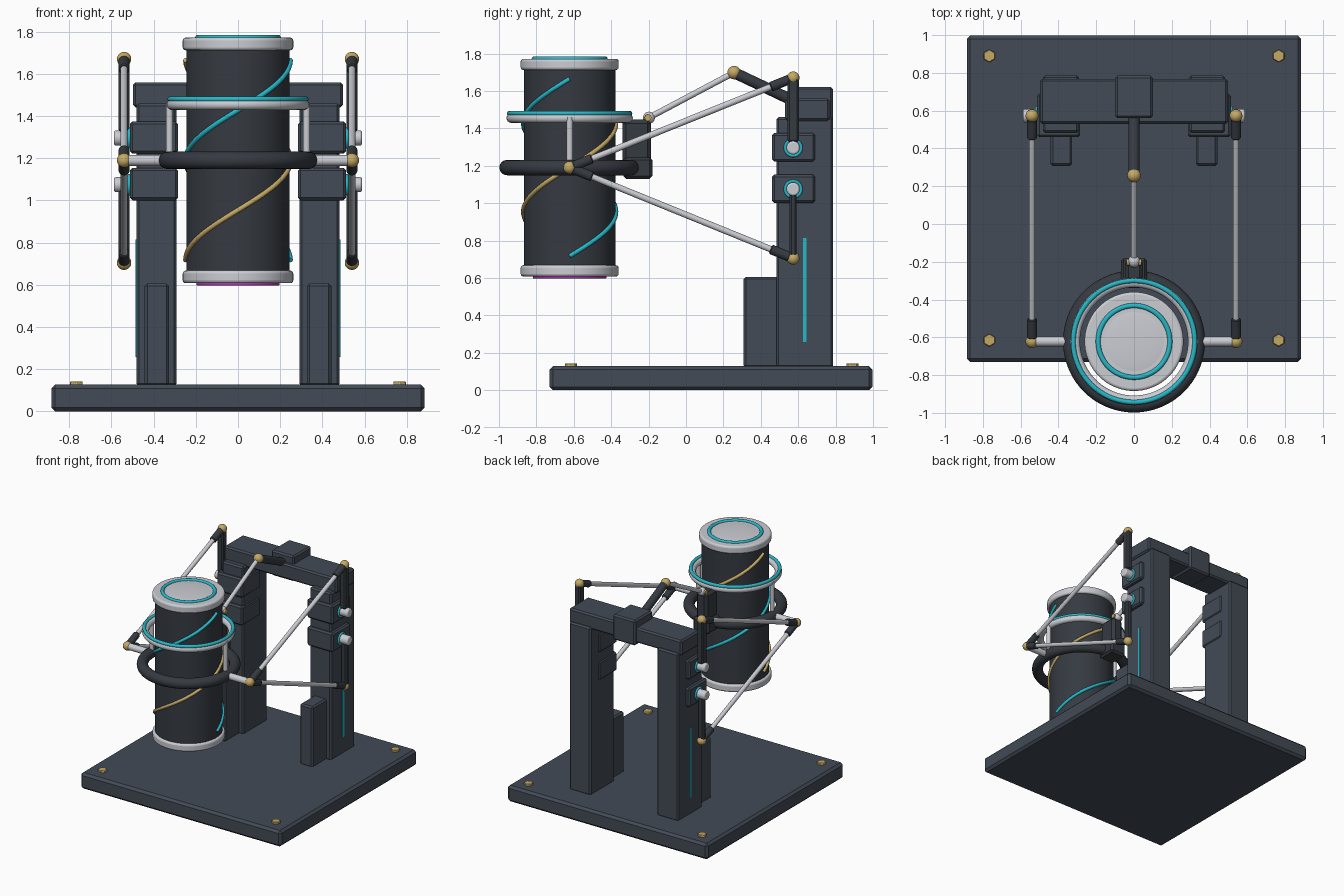
import bpy, math
from mathutils import Vector

old = bpy.data.objects.get("Cube")
if old:
    bpy.data.objects.remove(old, do_unlink=True)


def material(name, r, g, b, rough=0.5):
    m = bpy.data.materials.new(name)
    m.use_nodes = True
    m.diffuse_color = (r, g, b, 1)
    node = m.node_tree.nodes["Principled BSDF"]
    node.inputs["Base Color"].default_value = (r, g, b, 1)
    node.inputs["Roughness"].default_value = rough
    return m


SLATE = material("slate frame", 0.056, 0.070, 0.092)
DARK = material("dark metal", 0.036, 0.043, 0.053)
WHITE = material("pale metal", 0.60, 0.61, 0.65)
GOLD = material("brass", 0.56, 0.40, 0.13)
CYAN = material("cyan glow", 0.02, 0.48, 0.58)
MAGENTA = material("magenta glow", 0.50, 0.04, 0.50)


def finish(name, mat, bevel=0, segments=1, smooth=True):
    o = bpy.context.object
    o.name = name
    o.data.materials.append(mat)
    if smooth:
        bpy.ops.object.shade_smooth_by_angle(angle=math.radians(35))
    if bevel:
        b = o.modifiers.new("bevel", "BEVEL")
        b.width, b.segments, b.limit_method = bevel, segments, "ANGLE"
    return o


def box(name, mat, lo, hi, bevel=0.012):
    lo, hi = Vector(lo), Vector(hi)
    bpy.ops.mesh.primitive_cube_add(size=1, location=(lo + hi) / 2)
    o = bpy.context.object
    for v in o.data.vertices:
        v.co = Vector(c * s for c, s in zip(v.co, hi - lo))
    return finish(name, mat, bevel, smooth=False)


def rod(name, mat, a, b, radius, sides=32, bevel=0, segments=1):
    a, b = Vector(a), Vector(b)
    bpy.ops.mesh.primitive_cylinder_add(vertices=sides, radius=radius, depth=(b - a).length,
                                        location=(a + b) / 2,
                                        rotation=(b - a).to_track_quat("Z", "Y").to_euler())
    return finish(name, mat, bevel, segments)


def ball(name, mat, p, radius, squash=1):
    bpy.ops.mesh.primitive_uv_sphere_add(segments=32, ring_count=16, radius=radius, location=p)
    bpy.context.object.scale.z = squash
    return finish(name, mat)


def ring(name, mat, p, major, minor, rotation=(0, 0, 0)):
    bpy.ops.mesh.primitive_torus_add(major_segments=72, minor_segments=16, major_radius=major,
                                     minor_radius=minor, location=p, rotation=rotation)
    return finish(name, mat)


def linkage(name, a, b, radius=0.017):
    """Pale rod with a dark socket at each end."""
    a, b = Vector(a), Vector(b)
    d = (b - a).normalized()
    rod(name + "_rod", WHITE, a, b, radius)
    for end, p, s in (("start", a, d), ("finish", b, -d)):
        rod(f"{name}_{end}_socket", DARK, p + s * 0.02, p + s * 0.13, 0.026, bevel=0.005)


def helix(name, mat, start):
    """One descending turn around the canister."""
    curve = bpy.data.curves.new(name, "CURVE")
    curve.dimensions = "3D"
    curve.bevel_depth, curve.bevel_resolution = 0.012, 3
    curve.use_fill_caps = True
    steps = 72
    spline = curve.splines.new("POLY")
    spline.points.add(steps)
    for i, p in enumerate(spline.points):
        t = i / steps
        ang = start - t * math.tau
        p.co = (0.248 * math.cos(ang), CY + 0.248 * math.sin(ang), 1.665 - 0.948 * t, 1)
    o = bpy.data.objects.new(name, curve)
    curve.materials.append(mat)
    bpy.context.collection.objects.link(o)


CY = -0.622      # canister axis
RING_Z = 1.19    # carrying ring height
JY = 0.573       # tower joint axis

# Base plate and bolts
box("base_plate", SLATE, (-0.885, -0.73, 0), (0.885, 0.997, 0.128), 0.018)
for x in (-0.766, 0.766):
    for y in (-0.615, 0.89):
        rod("base_bolt", GOLD, (x, y, 0.1), (x, y, 0.143), 0.034, sides=6, bevel=0.003)

# Gantry top
box("cross_beam", SLATE, (-0.497, 0.53, 1.44), (0.497, 0.768, 1.56))
box("beam_block", SLATE, (-0.1, 0.56, 1.42), (0.1, 0.785, 1.622))

# Towers, cranks and side linkages
for side, s in (("left", 1), ("right", -1)):
    def span(x0, x1):
        return min(s * x0, s * x1), max(s * x0, s * x1)

    def sbox(name, mat, x0, x1, y0, y1, z0, z1, bevel=0.012):
        a, b = span(x0, x1)
        box(f"{side}_{name}", mat, (a, y0, z0), (b, y1, z1), bevel)

    sbox("column", SLATE, 0.292, 0.482, 0.483, 0.787, 0.12, 1.46)
    sbox("column_foot", SLATE, 0.328, 0.442, 0.308, 0.5, 0.12, 0.606)
    sbox("light_strip", CYAN, 0.478, 0.487, 0.625, 0.645, 0.257, 0.814, 0)
    for level, z, tip in (("upper", 1.296, 1.67), ("lower", 1.075, 0.705)):
        sbox(level + "_joint_mount", SLATE, 0.285, 0.513, 0.46, 0.69, z - 0.074, z + 0.078)
        rod(f"{side}_{level}_hub", WHITE, (s * 0.5, JY, z), (s * 0.588, JY, z), 0.036,
            bevel=0.01, segments=3)
        ring(f"{side}_{level}_hub_ring", CYAN, (s * 0.516, JY, z), 0.043, 0.008,
             (0, math.pi / 2, 0))
        wide = 0.03 if level == "upper" else 0.019
        d = 0.03 if level == "upper" else 0
        sbox(level + "_crank", DARK, 0.515, 0.567, JY - wide, JY + wide,
             min(z + d, tip), max(z + d, tip), 0.01)
        joint = (s * 0.54, JY, tip)
        ball(f"{side}_{level}_crank_ball", GOLD, joint, 0.034)
        linkage(f"{side}_{level}_linkage", (s * 0.54, CY, RING_Z), joint)

    # Ring pivots and posts
    rod(f"{side}_ring_pivot", WHITE, (s * 0.35, CY, RING_Z), (s * 0.53, CY, RING_Z), 0.026)
    ball(f"{side}_pivot_ball", GOLD, (s * 0.54, CY, RING_Z), 0.034)
    rod(f"{side}_ring_post", WHITE, (s * 0.325, CY, RING_Z), (s * 0.325, CY, 1.46), 0.017)

# Centre arm
elbow, wrist = Vector((0, 0.257, 1.698)), Vector((0, -0.198, 1.457))
rod("centre_crank", DARK, (0, 0.6, 1.535), elbow, 0.03, bevel=0.006)
ball("centre_elbow_ball", GOLD, elbow, 0.036)
rod("centre_rod", WHITE, elbow, wrist, 0.016)
ball("centre_wrist_ball", WHITE, wrist, 0.032)
rod("centre_wrist_pin", GOLD, wrist + Vector((-0.04, -0.005, 0)),
    wrist + Vector((0.04, -0.005, 0)), 0.018)
box("rear_bracket_foot", DARK, (-0.07, -0.335, 1.13), (0.07, -0.18, 1.245), 0.015)
box("rear_bracket", DARK, (-0.048, -0.34, 1.2), (0.048, -0.187, 1.447), 0.02)

# Canister
rod("canister_body", DARK, (0, CY, 0.64), (0, CY, 1.74), 0.245, sides=72)
for name, z in (("top_cap", 1.742), ("bottom_cap", 0.638)):
    rod("canister_" + name, WHITE, (0, CY, z - 0.03), (0, CY, z + 0.03), 0.262, sides=72,
        bevel=0.014, segments=3)
ring("top_light_ring", CYAN, (0, CY, 1.772), 0.19, 0.013)
ball("top_lens", WHITE, (0, CY, 1.765), 0.18, 0.08)
rod("bottom_light", MAGENTA, (0, CY, 0.596), (0, CY, 0.615), 0.197, sides=72, bevel=0.006,
    segments=2)
helix("cyan_spiral", CYAN, 0)
helix("brass_spiral", GOLD, math.pi)

# Rings around the canister
ring("carrying_ring", DARK, (0, CY, RING_Z), 0.335, 0.041)
ring("guard_ring", WHITE, (0, CY, 1.455), 0.312, 0.026)
ring("guard_light_ring", CYAN, (0, CY, 1.48), 0.322, 0.013)
